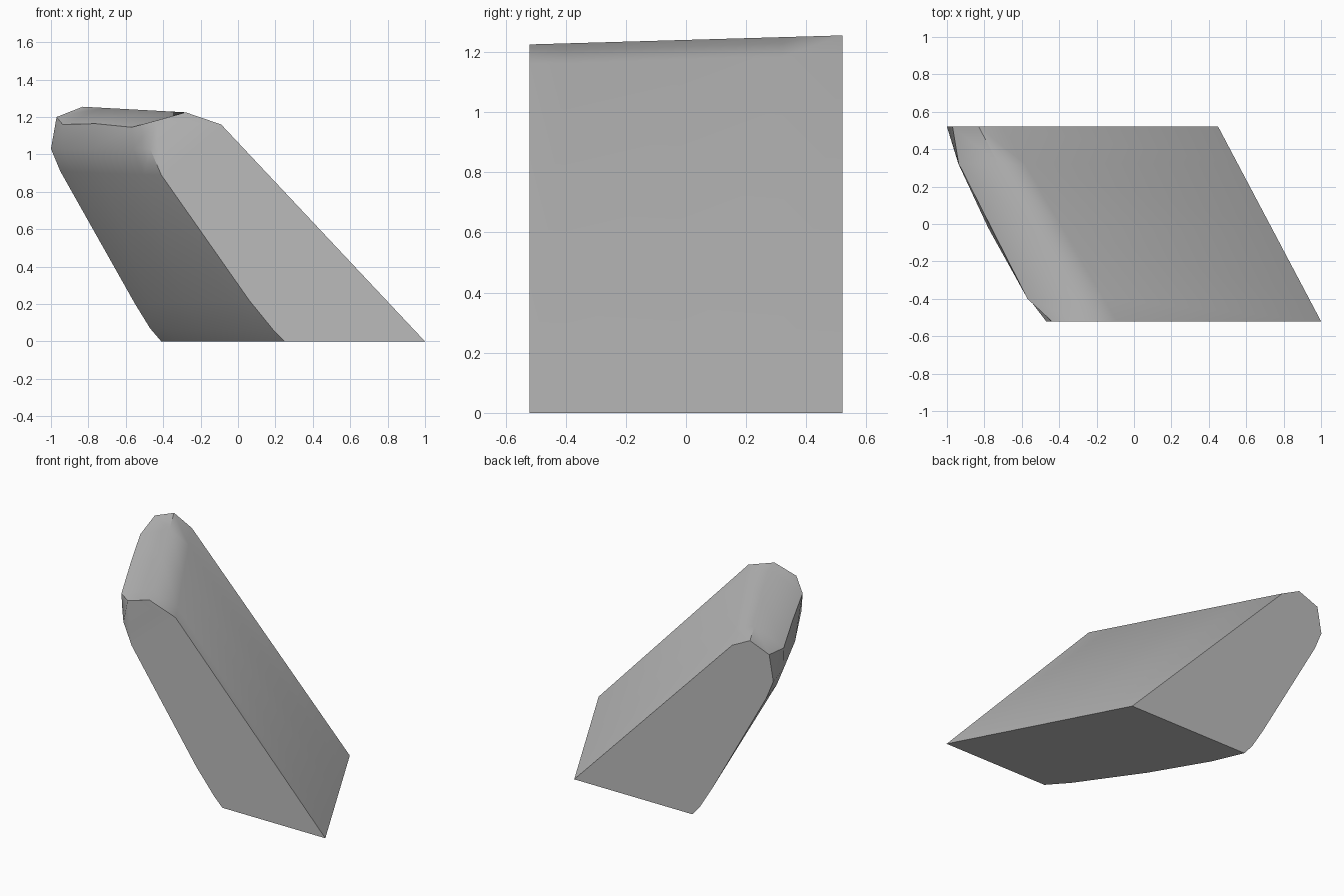
import bpy
import bmesh
import math

cube = bpy.data.objects.get("Cube")
if cube:
    bpy.data.objects.remove(cube)

HALF_DEPTH = 0.52

# Matching end profiles (x, z): toe, slope top, crest, shoulder, brow, then down the rounded side
front = [(1, 0), (-.09, 1.16), (-.28, 1.225), (-.44, 1.18), (-.47, 1.03),
         (-.41, .89), (.06, .22), (.19, .06), (.25, 0)]
back = [(.45, 0), (-.70, 1.19), (-.83, 1.255), (-.97, 1.2), (-1, 1.03),
        (-.95, .91), (-.55, .2), (-.47, .07), (-.41, 0)]

# Sections along the depth: (fraction, side bulge, shoulder bulge, shoulder drop)
stations = [(0, 0, 0, 0), (.115, .03, .068, .037), (.48, .055, .068, .025),
            (.81, .04, .068, .036), (1, 0, 0, 0)]
SHOULDER = 3

bm = bmesh.new()
rings = []
for t, bulge, shoulder_bulge, drop in stations:
    ring = []
    for i, (a, b) in enumerate(zip(front, back)):
        x = a[0] + (b[0] - a[0]) * t
        z = a[1] + (b[1] - a[1]) * t
        if i == SHOULDER:
            x -= shoulder_bulge
            z -= drop
        elif i > SHOULDER:
            x -= bulge
        ring.append(bm.verts.new((x, HALF_DEPTH * (2 * t - 1), z)))
    rings.append(ring)

# Skin between the sections, then flat end caps
count = len(front)
for r, s in zip(rings, rings[1:]):
    for i in range(count):
        j = (i + 1) % count
        bm.faces.new((r[i], r[j], s[j], s[i]))
bm.faces.new(rings[0])
bm.faces.new(rings[-1])
bmesh.ops.recalc_face_normals(bm, faces=bm.faces)

mesh = bpy.data.meshes.new("slanted_block")
bm.to_mesh(mesh)
bm.free()
block = bpy.data.objects.new("slanted_block", mesh)
bpy.context.collection.objects.link(block)

# Plain grey
grey = bpy.data.materials.new("grey")
grey.use_nodes = True
colour = (0.5, 0.5, 0.5, 1)
grey.diffuse_color = colour
grey.node_tree.nodes["Principled BSDF"].inputs["Base Color"].default_value = colour
mesh.materials.append(grey)

# Soft shading on the rounded side, crisp corners elsewhere
bpy.ops.object.select_all(action='DESELECT')
block.select_set(True)
bpy.context.view_layer.objects.active = block
bpy.ops.object.shade_smooth_by_angle(angle=math.radians(50))
